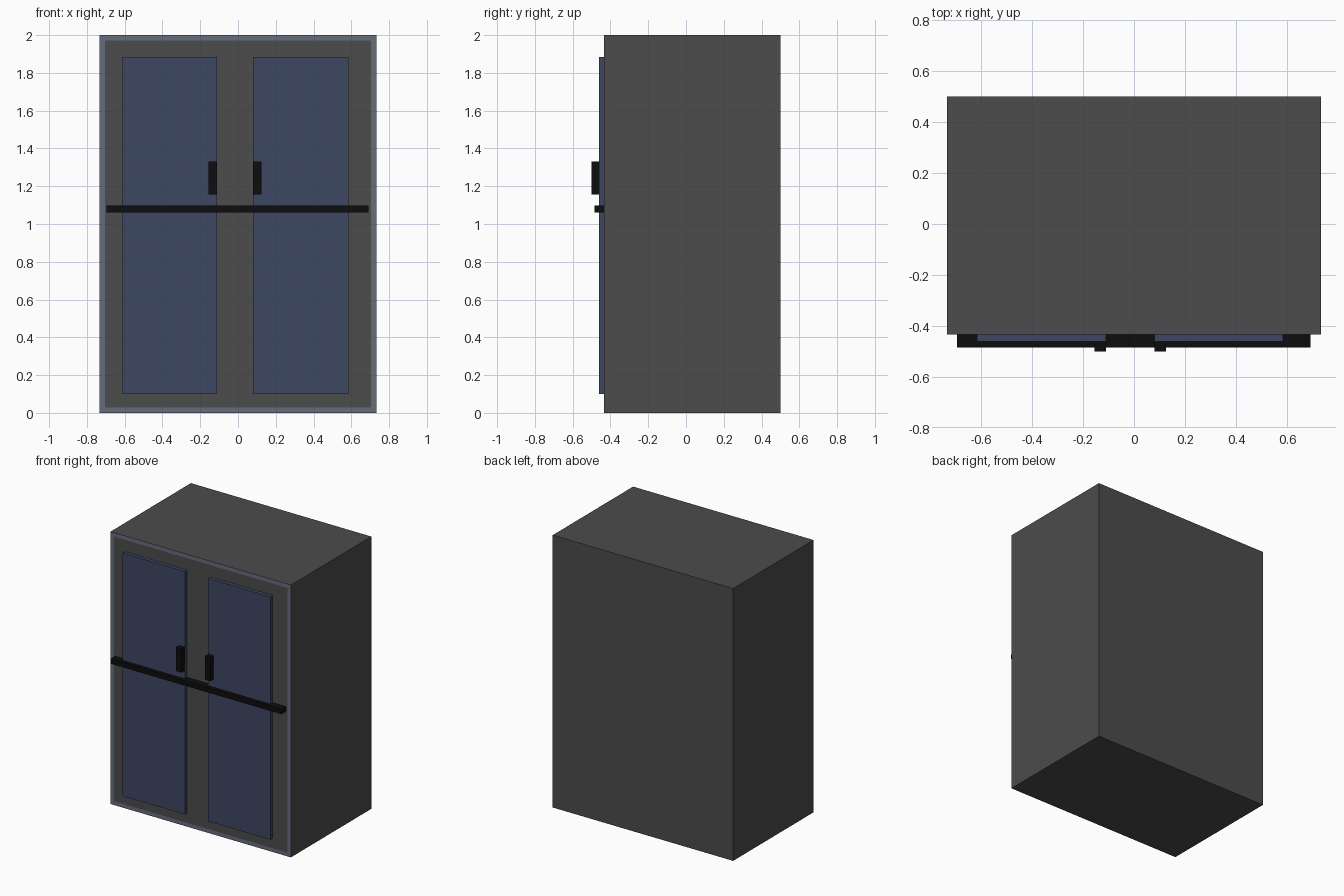
import bpy
import bmesh
from mathutils import Vector

cube = bpy.data.objects.get("Cube")
if cube:
    bpy.data.objects.remove(cube, do_unlink=True)


def make_material(name, rgb):
    mat = bpy.data.materials.new(name)
    mat.use_nodes = True
    mat.diffuse_color = (*rgb, 1)
    mat.node_tree.nodes["Principled BSDF"].inputs["Base Color"].default_value = (*rgb, 1)
    return mat


grey = make_material("charcoal grey", (0.072, 0.072, 0.072))
trim = make_material("slate trim", (0.133, 0.15, 0.203))
blue = make_material("door blue", (0.047, 0.063, 0.119))
black = make_material("handle black", (0.004, 0.004, 0.004))


def add_box(name, low, high, materials, trim_width=0):
    """Box between two corners, optionally with a flush trim around its front face."""
    low, high = Vector(low), Vector(high)
    bm = bmesh.new()
    bmesh.ops.create_cube(bm, size=1)
    bmesh.ops.scale(bm, vec=high - low, verts=bm.verts)
    bmesh.ops.translate(bm, vec=(low + high) / 2, verts=bm.verts)
    if trim_width:
        bm.normal_update()
        front = [f for f in bm.faces if f.normal.y < -0.9]
        border = bmesh.ops.inset_individual(bm, faces=front, thickness=trim_width)
        for face in border["faces"]:
            face.material_index = 1
    mesh = bpy.data.meshes.new(name)
    bm.to_mesh(mesh)
    bm.free()
    for mat in materials:
        mesh.materials.append(mat)
    obj = bpy.data.objects.new(name, mesh)
    bpy.context.scene.collection.objects.link(obj)
    return obj


FRONT = -0.433      # front plane of the cabinet
DOOR_FRONT = -0.46  # front plane of the doors

# Cabinet body with a painted trim around the front
add_box("cabinet_body", (-0.733, FRONT, 0), (0.733, 0.5, 2), [grey, trim], 0.04)

# Doors, each with a handle at its inner edge
for side, door_x, handle_x in (("right", (-0.615, -0.11), (-0.155, -0.11)),
                               ("left", (0.08, 0.585), (0.08, 0.125))):
    add_box(side + "_door", (door_x[0], DOOR_FRONT, 0.1),
            (door_x[1], FRONT, 1.885), [blue])
    add_box(side + "_handle", (handle_x[0], -0.5, 1.157),
            (handle_x[1], DOOR_FRONT, 1.33), [black])

# Bar across both doors
add_box("cross_bar", (-0.695, -0.485, 1.06), (0.692, FRONT, 1.097), [black])
